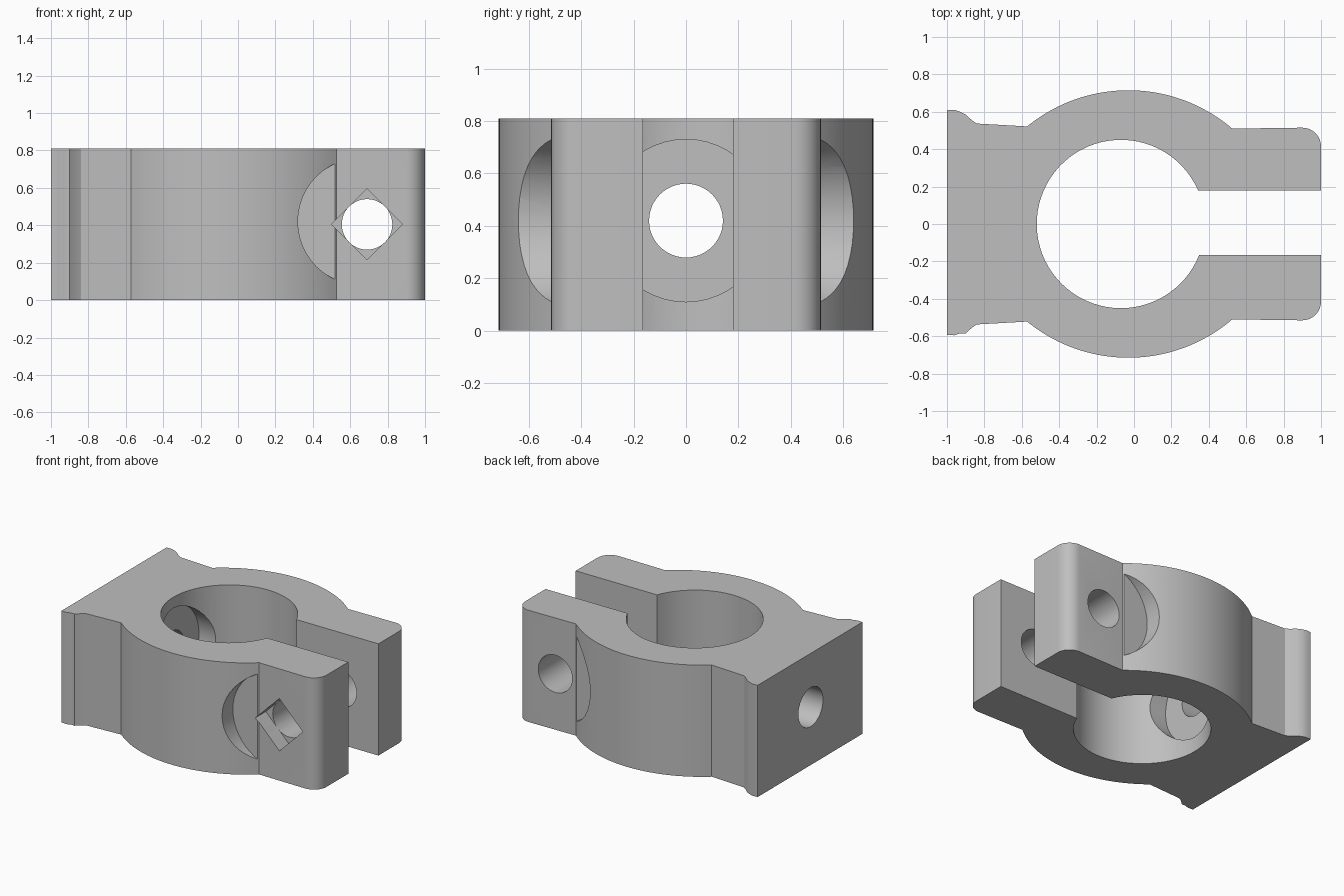
import bpy, bmesh
from math import asin, atan2, cos, sin, pi, radians
from mathutils import Matrix, Vector

if "Cube" in bpy.data.objects:
    bpy.data.objects.remove(bpy.data.objects["Cube"], do_unlink=True)

HEIGHT = 0.81
BORE_X, BORE_R = -0.07, 0.45
ARM_Y = 0.515

grey = bpy.data.materials.new("plain_grey")
grey.use_nodes = True
colour = (0.52, 0.52, 0.52, 1)
grey.diffuse_color = colour
grey.node_tree.nodes["Principled BSDF"].inputs["Base Color"].default_value = colour


def arc(cx, cy, r, start, end, steps):
    angles = [start + (end - start) * i / steps for i in range(steps + 1)]
    return [(cx + r * cos(a), cy + r * sin(a)) for a in angles]


def half_outline(gap, foot):
    """Outer edge of one half, from the slot mouth round to the mounting face."""
    pts = [(1, gap)]
    pts += arc(0.9, ARM_Y - 0.1, 0.1, 0, pi / 2, 8)
    pts += arc(-0.03, -0.14, 0.855, atan2(0.655, 0.56), atan2(0.66, -0.54), 36)
    pts += [(-0.84, 0.537), (-0.865, 0.553), (-0.9, 0.585), (-0.93, foot - 0.01),
            (-0.96, foot), (-1, foot - 0.002)]
    return pts


def finish(bm, name):
    bmesh.ops.recalc_face_normals(bm, faces=bm.faces)
    mesh = bpy.data.meshes.new(name)
    bm.to_mesh(mesh)
    bm.free()
    mesh.materials.append(grey)
    obj = bpy.data.objects.new(name, mesh)
    bpy.context.collection.objects.link(obj)
    return obj


def cylinder(name, start, axis, length, radius, sides=48):
    """Cutter that runs from start along axis."""
    axis = Vector(axis)
    turn = axis.to_track_quat('Z', 'Y').to_matrix().to_4x4()
    centre = Vector(start) + axis * length / 2
    bm = bmesh.new()
    bmesh.ops.create_cone(bm, cap_ends=True, segments=sides, radius1=radius,
                          radius2=radius, depth=length,
                          matrix=Matrix.Translation(centre) @ turn)
    obj = finish(bm, name)
    obj.hide_render = True
    return obj


# Clamp body: split ring, two arms and mounting foot as one extruded profile
upper_gap, lower_gap = 0.18, 0.165
profile = arc(BORE_X, 0, BORE_R, asin(upper_gap / BORE_R),
              2 * pi - asin(lower_gap / BORE_R), 64)
profile += [(x, -y) for x, y in half_outline(lower_gap, 0.595)]
profile += reversed(half_outline(upper_gap, 0.61))
bm = bmesh.new()
base = bm.faces.new([bm.verts.new((x, y, 0)) for x, y in profile])
top = bmesh.ops.extrude_face_region(bm, geom=[base])
bmesh.ops.translate(bm, vec=(0, 0, HEIGHT),
                    verts=[v for v in top["geom"] if isinstance(v, bmesh.types.BMVert)])
body = finish(bm, "clamp_body")

# Bolt holes, head recesses and square nut pocket
cutters = [
    cylinder("clamp_bolt_hole", (0.69, -1, 0.405), (0, 1, 0), 2, 0.135),
    cylinder("front_recess", (0.66, -ARM_Y - 0.001, 0.42), (0, -1, 0), 0.5, 0.34),
    cylinder("back_recess", (0.66, ARM_Y + 0.001, 0.42), (0, 1, 0), 0.5, 0.34),
    cylinder("mounting_hole", (-1.2, 0, 0.42), (1, 0, 0), 1, 0.141),
    cylinder("mounting_recess", (-0.53, 0, 0.42), (1, 0, 0), 0.5, 0.31),
    cylinder("nut_pocket", (0.69, -ARM_Y + 0.12, 0.405), (0, -1, 0), 0.4, 0.19, 4),
]
bpy.context.view_layer.objects.active = body
for cutter in cutters:
    mod = body.modifiers.new(cutter.name, 'BOOLEAN')
    mod.operation = 'DIFFERENCE'
    mod.solver = 'EXACT'
    mod.object = cutter
    bpy.ops.object.modifier_apply(modifier=mod.name)
    bpy.data.objects.remove(cutter, do_unlink=True)

bpy.ops.object.select_all(action='DESELECT')
body.select_set(True)
bpy.ops.object.shade_smooth_by_angle(angle=radians(25))
